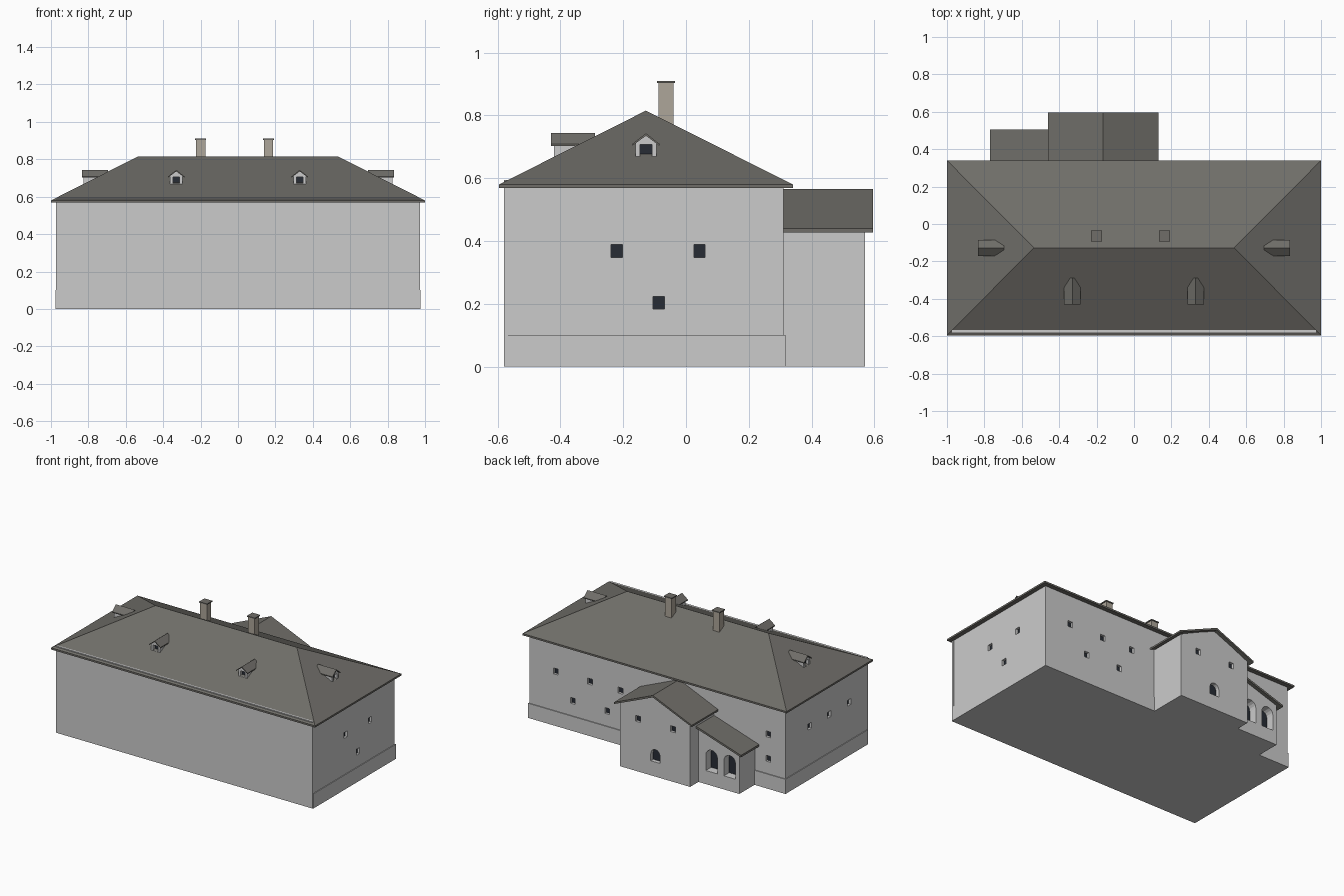
import bpy, bmesh, math
from mathutils import Matrix

if "Cube" in bpy.data.objects:
    bpy.data.objects.remove(bpy.data.objects["Cube"])


def material(name, rgb):
    m = bpy.data.materials.new(name)
    m.diffuse_color = (*rgb, 1)
    m.use_nodes = True
    m.node_tree.nodes["Principled BSDF"].inputs["Base Color"].default_value = m.diffuse_color
    return m


ROOF = material("roof_grey", (0.16, 0.155, 0.14))
GLASS = material("dark_glass", (0.02, 0.025, 0.035))
BRICK = material("chimney_beige", (0.42, 0.38, 0.32))


def finish(name, bm, mat=None):
    bmesh.ops.recalc_face_normals(bm, faces=bm.faces)
    me = bpy.data.meshes.new(name)
    bm.to_mesh(me)
    bm.free()
    ob = bpy.data.objects.new(name, me)
    bpy.context.collection.objects.link(ob)
    if mat:
        me.materials.append(mat)
    return ob


def prism(name, pts, axis, a, b, mat=None):
    """Extrude a (horizontal, z) outline along x or y from a to b."""
    bm = bmesh.new()
    at = (lambda u, z, t: (t, u, z)) if axis == "x" else (lambda u, z, t: (u, t, z))
    r0 = [bm.verts.new(at(u, z, a)) for u, z in pts]
    r1 = [bm.verts.new(at(u, z, b)) for u, z in pts]
    bm.faces.new(r0)
    bm.faces.new(r1)
    n = len(pts)
    for i in range(n):
        j = (i + 1) % n
        bm.faces.new((r0[i], r0[j], r1[j], r1[i]))
    return finish(name, bm, mat)


def box(name, x0, x1, y0, y1, z0, z1, mat=None):
    return prism(name, [(x0, z0), (x1, z0), (x1, z1), (x0, z1)], "y", y0, y1, mat)


def opening(name, wall, axis, pos, out, u, z, w=0.036, h=0.04, depth=0.02, arch=False):
    """Cut a recess centred on (u, z) into a wall and set a dark pane in it."""
    l, r, lo, hi = u - w / 2, u + w / 2, z - h / 2, z + h / 2
    pts = [(l, lo), (r, lo)]
    if arch:
        pts += [(u + w / 2 * math.cos(k * math.pi / 8),
                 hi - w / 2 + w / 2 * math.sin(k * math.pi / 8)) for k in range(9)]
    else:
        pts += [(r, hi), (l, hi)]
    cutter = prism("cutter", pts, axis, pos - depth * out, pos + 0.02 * out)
    mod = wall.modifiers.new("opening", "BOOLEAN")
    mod.operation, mod.solver, mod.object = "DIFFERENCE", "EXACT", cutter
    bpy.context.view_layer.objects.active = wall
    bpy.ops.object.modifier_apply(modifier=mod.name)
    bpy.data.objects.remove(cutter)
    return prism(name, pts, axis, pos - (depth + 0.004) * out, pos - (depth - 0.003) * out, GLASS)


# Main block, plinth and the front facade that rises just through the eaves
walls = box("main_walls", -0.97, 0.97, -0.575, 0.31, 0, 0.575)
box("plinth", -0.975, 0.975, -0.577, 0.316, 0, 0.1)
box("front_facade", -0.972, 0.972, -0.58, -0.566, 0, 0.594)

# Hipped main roof
bm = bmesh.new()
corners = [(-1, -0.595), (1, -0.595), (1, 0.34), (-1, 0.34)]
lo = [bm.verts.new((x, y, 0.568)) for x, y in corners]
up = [bm.verts.new((x, y, 0.58)) for x, y in corners]
rl, rr = [bm.verts.new((x, -0.1275, 0.815)) for x in (-0.535, 0.535)]
bm.faces.new(lo)
for i in range(4):
    j = (i + 1) % 4
    bm.faces.new((lo[i], lo[j], up[j], up[i]))
for f in ((up[0], up[1], rr, rl), (up[1], up[2], rr), (up[2], up[3], rl, rr), (up[3], up[0], rl)):
    bm.faces.new(f)
finish("main_roof", bm, ROOF)

# Main block windows
for y, z in ((-0.22, 0.368), (0.043, 0.368), (-0.087, 0.203)):
    opening("right_window", walls, "x", 0.97, 1, y, z)
for y in (0.045, -0.165, -0.38):
    opening("left_window", walls, "x", -0.97, -1, y, 0.36)
for x, z in ((0.77, 0.37), (0.51, 0.37), (0.28, 0.37), (0.64, 0.203), (0.38, 0.203),
             (-0.84, 0.37), (-0.84, 0.203)):
    opening("back_window", walls, "y", 0.31, 1, x, z)

# Gabled rear wing
wing = prism("wing_walls", [(-0.43, 0), (0.1, 0), (0.1, 0.435), (-0.165, 0.555), (-0.43, 0.435)],
             "y", 0.3, 0.57)
prism("wing_roof", [(-0.46, 0.427), (-0.165, 0.551), (0.13, 0.427), (0.13, 0.439),
                    (-0.165, 0.565), (-0.46, 0.439)], "y", 0.305, 0.595, ROOF)
for x in (-0.3, -0.035):
    opening("wing_window", wing, "y", 0.57, 1, x, 0.36)
opening("wing_arch_window", wing, "y", 0.57, 1, -0.167, 0.142, 0.07, 0.085, 0.03, True)

# Lean-to porch with two arches
porch = prism("porch_walls", [(-0.74, 0), (-0.42, 0), (-0.42, 0.383), (-0.74, 0.28)], "y", 0.3, 0.48)
prism("porch_roof", [(-0.77, 0.268), (-0.425, 0.378), (-0.425, 0.392), (-0.77, 0.282)],
      "y", 0.305, 0.505, ROOF)
for x in (-0.53, -0.667):
    opening("porch_arch", porch, "y", 0.48, 1, x, 0.168, 0.088, 0.15, 0.06, True)

# Dormers, built at the eave line facing -y and then turned into place
for x, y, angle in ((-0.33, -0.595, 0), (0.33, -0.595, 0), (1, -0.1275, 90), (-1, -0.1275, -90)):
    body = prism("dormer_walls", [(-0.034, 0.62), (0.034, 0.62), (0.034, 0.71),
                                  (0, 0.735), (-0.034, 0.71)], "y", 0.175, 0.28)
    pane = opening("dormer_window", body, "y", 0.175, -1, 0, 0.688, 0.037, 0.037)
    cap = prism("dormer_roof", [(-0.043, 0.703), (0, 0.735), (0.043, 0.703), (0.043, 0.709),
                                (0, 0.743), (-0.043, 0.709)], "y", 0.165, 0.305, ROOF)
    for ob in (body, pane, cap):
        ob.matrix_world = Matrix.Translation((x, y, 0)) @ Matrix.Rotation(math.radians(angle), 4, "Z")

# Chimneys with caps
for x in (-0.2, 0.163):
    box("chimney", x - 0.025, x + 0.025, -0.088, -0.04, 0.7, 0.905, BRICK)
    box("chimney_cap", x - 0.03, x + 0.03, -0.093, -0.035, 0.903, 0.91, ROOF)
